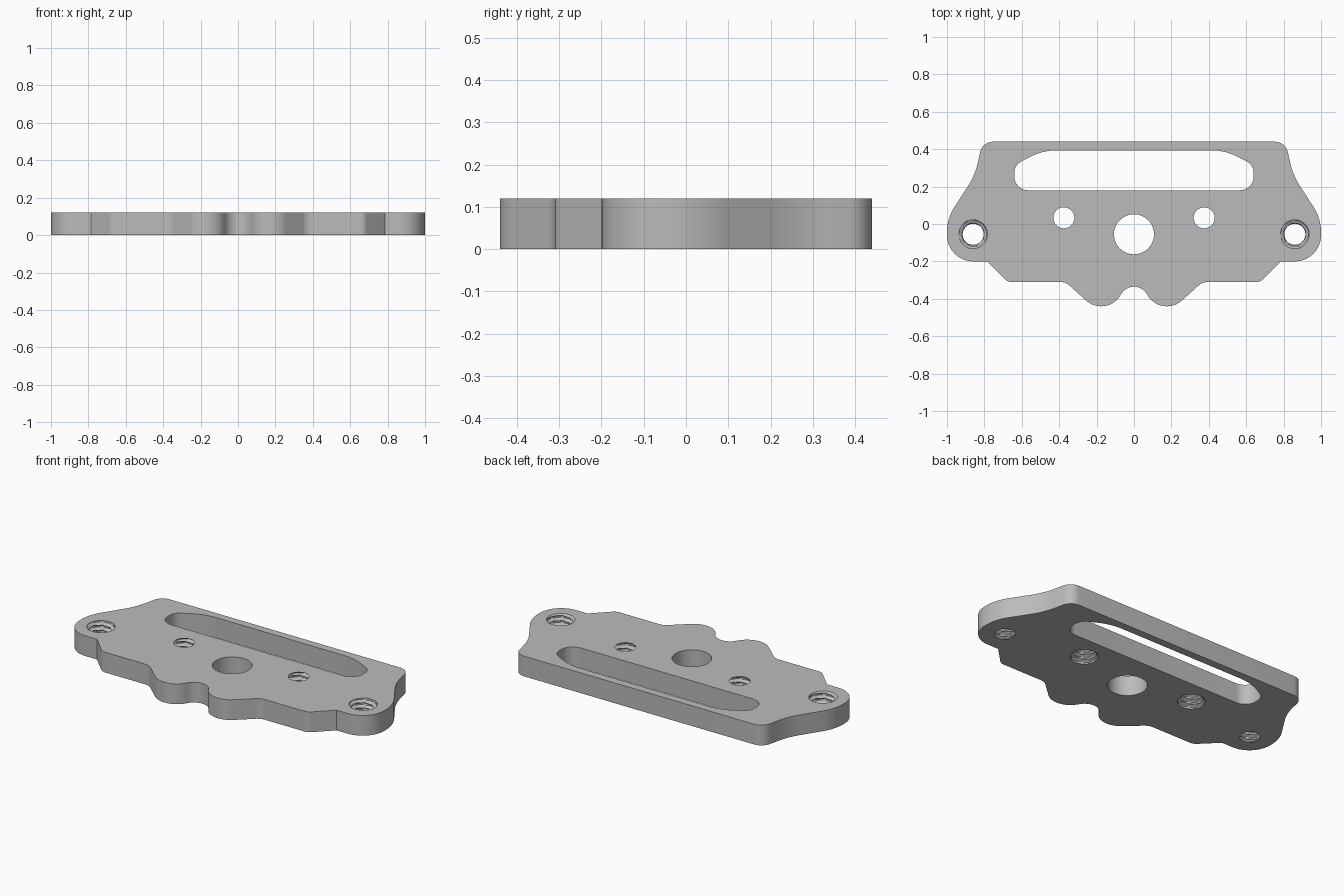
import bpy, bmesh, math
from mathutils import Vector

cube = bpy.data.objects.get("Cube")
if cube:
    bpy.data.objects.remove(cube)

HEIGHT = 0.12
SEGS = 48


def arc(cx, cy, r, a0, a1, n):
    """Points on an arc, angles in degrees."""
    angles = [math.radians(a0 + (a1 - a0) * i / n) for i in range(n + 1)]
    return [Vector((cx + r * math.cos(a), cy + r * math.sin(a))) for a in angles]


def fillet(before, corner, after, r, n=10):
    """Round one corner of a path with radius r."""
    if r == 0:
        return [corner]
    u, v = (before - corner).normalized(), (after - corner).normalized()
    half = u.angle(v) / 2
    centre = corner + (u + v).normalized() * (r / math.sin(half))
    reach = r / math.tan(half)
    p, q = corner + u * reach - centre, corner + v * reach - centre
    turn = p.angle(q)
    return [centre + (p * math.sin((1 - i / n) * turn) + q * math.sin(i / n * turn)) / math.sin(turn)
            for i in range(n + 1)]


def round_path(start, corners, end):
    pts = [Vector(start)] + [Vector(c[:2]) for c in corners] + [Vector(end)]
    path = []
    for i, c in enumerate(corners):
        path += fillet(pts[i], pts[i + 1], pts[i + 2], c[2])
    return path


def mirror_loop(half):
    """Close a right-hand half path with its reflection."""
    return half + [Vector((-p.x, p.y)) for p in reversed(half) if abs(p.x) > 1e-5]


# Outer contour: notch, lobe, then the stepped and waisted side
notch = arc(0, -0.415, 0.08, 90, 28.4, 10)
lobe = arc(0.176, -0.32, 0.12, 208.4, 312, 18)[1:]
side = round_path(lobe[-1], [
    (0.366, -0.31, 0.07), (0.675, -0.31, 0.05), (0.785, -0.2, 0),
    (1, -0.2, 0.14), (1, 0.03, 0.25), (0.85, 0.26, 0.4), (0.81, 0.44, 0.07)], (0, 0.44))
outline = mirror_loop(notch + lobe + side)

# Long window with flattened upper shoulders
slot = mirror_loop(round_path((0, 0.18), [
    (0.64, 0.18, 0.075), (0.64, 0.315, 0.07), (0.49, 0.393, 0.3)], (0, 0.393)))

bm = bmesh.new()
top_edges, bottom_edges = [], []


def add_wall(rings):
    """Skin a stack of closed rings, top ring first, and record its rims."""
    rows = [[bm.verts.new(p) for p in ring] for ring in rings]
    n = len(rows[0])
    for a, b in zip(rows, rows[1:]):
        for i in range(n):
            j = (i + 1) % n
            bm.faces.new((a[i], a[j], b[j], b[i]))
    for row, store in ((rows[0], top_edges), (rows[-1], bottom_edges)):
        store += [bm.edges.get((row[i], row[(i + 1) % n])) for i in range(n)]


def straight_wall(loop):
    add_wall([[(p.x, p.y, z) for p in loop] for z in (HEIGHT, 0)])


def threaded_wall(cx, cy, wide_top):
    """Helical thread, opening out in a countersink on one side."""
    minor, major, pitch, rows = 0.056, 0.077, 0.03, 32
    rings = []
    for k in range(rows + 1):
        z = HEIGHT * (1 - k / rows)
        depth = HEIGHT - z if wide_top else z
        far = HEIGHT - depth
        ring = []
        for i in range(SEGS):
            a = math.tau * i / SEGS
            phase = (z / pitch - a / math.tau) % 1
            groove = min(1, max(0, 1.5 - 3 * abs(phase - 0.5)))
            groove *= min(1, far / 0.012)
            r = max(minor + (major - minor) * groove, major - depth * 1.2)
            ring.append((cx + r * math.cos(a), cy + r * math.sin(a), z))
        rings.append(ring)
    add_wall(rings)


straight_wall(outline)
straight_wall(slot)
straight_wall(arc(0, -0.055, 0.107, 0, 360, SEGS)[:-1])
for s in (-1, 1):
    threaded_wall(s * 0.86, -0.055, True)
    threaded_wall(s * 0.375, 0.033, False)

# Flat faces between the contour and the openings
for edges in (top_edges, bottom_edges):
    bmesh.ops.triangle_fill(bm, edges=edges, use_beauty=True)
bmesh.ops.recalc_face_normals(bm, faces=bm.faces)

mesh = bpy.data.meshes.new("mounting_plate")
bm.to_mesh(mesh)
bm.free()
plate = bpy.data.objects.new("mounting_plate", mesh)
bpy.context.collection.objects.link(plate)

# Plain grey metal
colour = (0.5, 0.5, 0.5, 1)
grey = bpy.data.materials.new("grey_metal")
grey.use_nodes = True
grey.diffuse_color = colour
grey.node_tree.nodes["Principled BSDF"].inputs["Base Color"].default_value = colour
mesh.materials.append(grey)

bpy.context.view_layer.objects.active = plate
plate.select_set(True)
bpy.ops.object.shade_smooth_by_angle(angle=math.radians(30))
